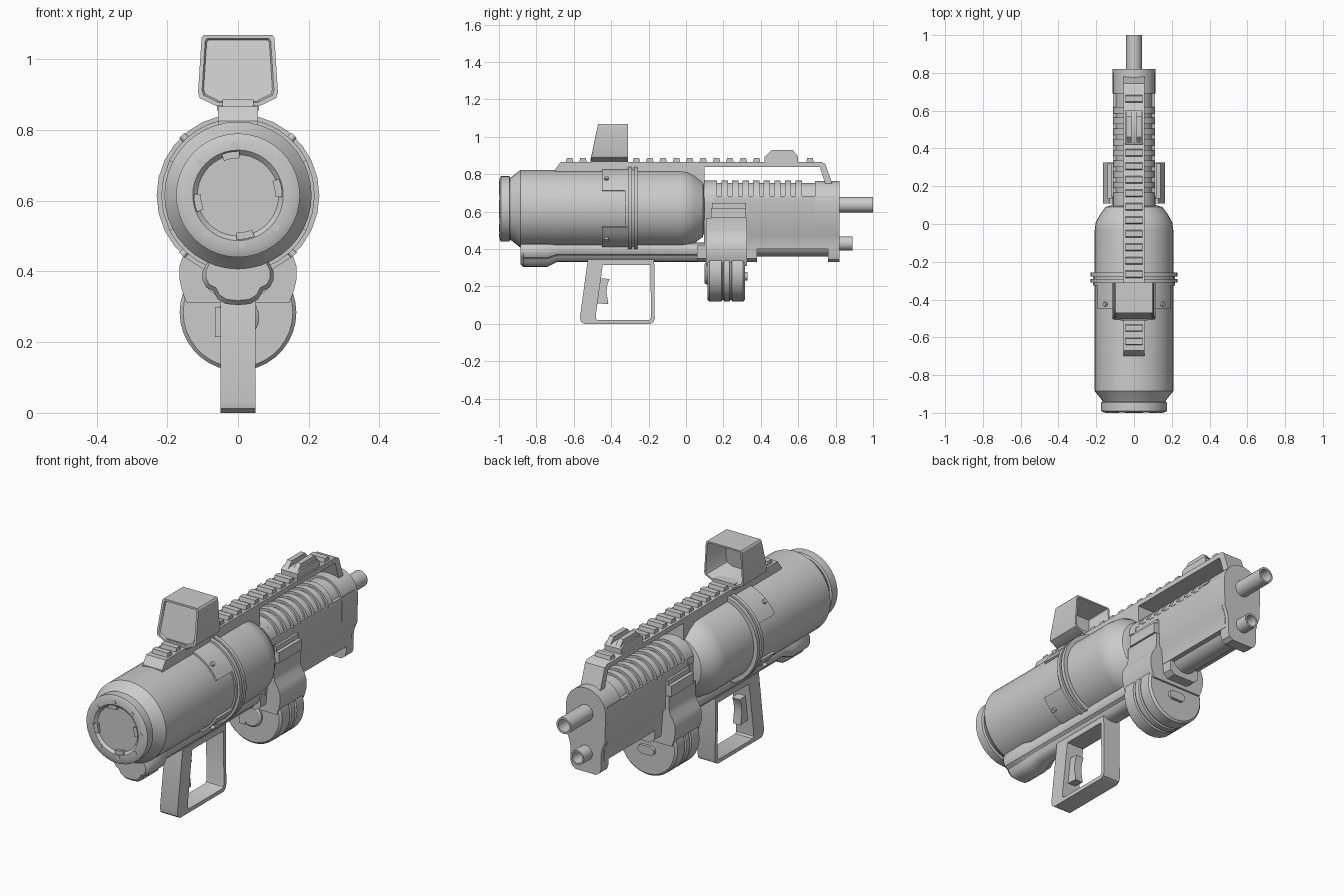
import bpy, bmesh
from math import sin, cos, pi, radians

if "Cube" in bpy.data.objects:
    bpy.data.objects.remove(bpy.data.objects["Cube"])

TZ = 0.615  # height of the tank axis


def finish(name, bm, angle=32):
    bmesh.ops.remove_doubles(bm, verts=bm.verts, dist=1e-5)
    bmesh.ops.recalc_face_normals(bm, faces=bm.faces)
    for f in bm.faces:
        f.smooth = True
    for e in bm.edges:
        e.smooth = len(e.link_faces) == 2 and e.calc_face_angle(0) < radians(angle)
    me = bpy.data.meshes.new(name)
    bm.to_mesh(me)
    bm.free()
    ob = bpy.data.objects.new(name, me)
    bpy.context.collection.objects.link(ob)
    return ob


def skin(name, rings, caps=True):
    """Join a list of equal point rings with quads."""
    bm = bmesh.new()
    vs = [[bm.verts.new(p) for p in r] for r in rings]
    n = len(rings[0])
    for a, b in zip(vs, vs[1:]):
        for i in range(n):
            bm.faces.new((a[i], a[(i + 1) % n], b[(i + 1) % n], b[i]))
    if caps:
        bm.faces.new(vs[0])
        bm.faces.new(vs[-1])
    return finish(name, bm)


def lathe(name, prof, x=0, z=TZ, seg=32):
    return skin(name, [[(x + max(r, 1e-4) * cos(2 * pi * i / seg), y, z + max(r, 1e-4) * sin(2 * pi * i / seg))
                        for i in range(seg)] for y, r in prof])


def prism_y(name, pts, a, b):
    return skin(name, [[(x, y, z) for x, z in pts] for y in (a, b)])


def prism_x(name, pts, a, b):
    return skin(name, [[(x, y, z) for y, z in pts] for x in (a, b)])


def box(name, x0, x1, y0, y1, z0, z1):
    return prism_x(name, [(y0, z0), (y1, z0), (y1, z1), (y0, z1)], x0, x1)


def loft(name, pts, sections, cz):
    """Scale a section about (0, cz); each entry is y, scale, shear."""
    return skin(name, [[(x * s, y + k * (z - cz), cz + (z - cz) * s) for x, z in pts]
                       for y, s, k in sections])


def mirror(half):
    return half + [(-x, z) for x, z in reversed(half) if abs(x) > 1e-6]


def arc(r, a0, a1, n, cz):
    return [(r * cos(radians(a0 + (a1 - a0) * i / n)), cz + r * sin(radians(a0 + (a1 - a0) * i / n)))
            for i in range(n + 1)]


def band(name, r0, r1, a0, a1, y0, y1, cz, n=12):
    return prism_y(name, arc(r1, a0, a1, n, cz) + arc(r0, a1, a0, n, cz), y0, y1)


# Tank with stepped end cap and domed rear
lathe("tank", [(-.985, 0), (-.985, .115), (-.998, .128), (-.998, .158), (-.99, .175), (-.945, .175),
               (-.94, .166), (-.93, .172), (-.885, .208), (-.03, .208), (.01, .202), (.05, .18),
               (.09, .15), (.1, .12), (.1, 0)], seg=40)
for i in range(8):
    a = 2 * pi * i / 8 + .08
    lathe("cap_bolt", [(-1, 0), (-1, .011), (-.99, .011), (-.99, 0)], .14 * cos(a), TZ + .14 * sin(a), 12)
for i in range(4):
    band("cap_tab", .105, .125, 88 + 90 * i, 112 + 90 * i, -1, -.98, TZ, 3)

# Clamp around the tank
for y in (-.30, -.268):
    lathe("clamp_ring", [(y - .01, .2), (y - .01, .23), (y + .01, .23), (y + .01, .2)], seg=28)
lathe("clamp_band", [(-.325, .2), (-.325, .217), (-.26, .217), (-.26, .2)], seg=28)
band("clamp_upper", .2, .218, 27, 153, -.45, -.31, TZ)
band("clamp_lower", .2, .218, 207, 333, -.45, -.31, TZ)
for a in (47, 133, 227, 313):
    bm = bmesh.new()
    bmesh.ops.create_cone(bm, cap_ends=True, segments=12, radius1=.011, radius2=.011, depth=.02)
    bolt = finish("clamp_bolt", bm)
    bolt.location = (.222 * cos(radians(a)), -.425, TZ + .222 * sin(radians(a)))
    bolt.rotation_euler = (0, radians(90 - a), 0)

# Top rail with teeth and rear leg
prism_x("top_rail", [(-.70, .75), (-.70, .825), (-.67, .866), (.725, .866), (.745, .855), (.785, .74),
                     (.748, .74), (.715, .84), (.1, .84), (.1, .70), (0, .70)], -.056, .056)
for i in range(19):
    y = .663 - i * .0714
    if not (.42 < y < .6 or -.52 < y < -.31):
        prism_x("rail_tooth", [(y - .021, .86), (y - .015, .886), (y + .015, .886), (y + .021, .86)], -.044, .044)

# Small rear sight: base and two cheeks
prism_x("rear_sight_base", [(.42, .86), (.42, .893), (.44, .905), (.58, .905), (.6, .893), (.6, .86)], -.048, .048)
for s in (-1, 1):
    prism_x("rear_sight_cheek", [(.43, .9), (.46, .93), (.57, .93), (.597, .9)], s * .014, s * .04)

# Hooded optic, open at the rear
hood = mirror([(.06, .867), (.108, .89), (.113, .905), (.103, 1.06), (.097, 1.068)])
loft("optic_hood", hood, [(-.482, .86, .2), (-.49, .9, .2), (-.49, 1, .2), (-.31, 1, 0),
                          (-.31, .92, 0), (-.43, .66, .1)], .97)
box("optic_mount", -.06, .06, -.505, -.31, .855, .885)

# Three-lobed under rail with fatter front end
lobes = mirror([(0, .305), (.035, .308), (.058, .322), (.07, .345), (.09, .355), (.1, .375),
                (.1, .40), (.088, .425), (.07, .435)])
loft("under_rail", lobes, [(-.885, .9, 0), (-.87, 1, 0), (-.74, 1, 0), (-.69, .8, 0), (.12, .8, 0)], .435)

# Receiver: lower body, ribbed upper shell, rear block
body = mirror([(.09, .40), (.095, .475), (.11, .50), (.11, .685)])
prism_y("receiver_body", body, .095, .80)
prism_y("receiver_core", arc(.099, 0, 180, 20, .655), .095, .70)
for i in range(9):
    y = .150 + i * .0565
    band("cooling_rib", .09, .114, 12, 168, y - .017, y + .017, .652, 18)
band("receiver_front_shell", .09, .114, 0, 180, .095, .145, .652, 18)
prism_y("rear_block", arc(.113, 0, 180, 20, .652) + [(-.11, .5), (-.095, .475), (-.09, .41),
                                                     (.09, .41), (.095, .475), (.11, .5)], .69, .80)
plate = mirror([(0, .33), (.06, .33), (.08, .345), (.088, .37), (.088, .44), (.095, .475), (.11, .51)]
               + arc(.113, 0, 90, 10, .652))
prism_y("rear_plate", plate, .76, .82)
lathe("lower_tube", [(.33, 0), (.33, .072), (.78, .072), (.78, 0)], z=.432, seg=24)
prism_y("magazine_well", mirror([(.06, .33), (.085, .35), (.09, .42)]), .06, .38)

# Barrels with open bores
for name, z, r, end in (("upper_barrel", .637, .042, 1.0), ("lower_barrel", .43, .038, .89)):
    lathe(name, [(.78, 0), (.78, r), (end, r), (end, r * .76), (end - .08, r * .76), (end - .08, 0)], z=z, seg=24)

# Drum magazine and the saddle that holds it
lathe("drum", [(.115, 0), (.115, .155), (.125, .165), (.19, .165), (.194, .157), (.2, .157), (.204, .165),
               (.232, .165), (.236, .157), (.242, .157), (.246, .165), (.305, .165), (.315, .155),
               (.315, 0)], z=.284, seg=36)
lathe("drum_hub", [(.1, 0), (.1, .05), (.107, .06), (.12, .06), (.12, 0)], z=.27, seg=24)
box("drum_catch", -.065, -.03, .1, .12, .215, .30)
prism_y("drum_knob", [(x + .0, z) for x, z in arc(.022, 90, 270, 8, .255)]
        and [(x - .025, z) for x, z in arc(.022, 90, 270, 8, .255)]
        + [(x + .025, z) for x, z in arc(.022, -90, 90, 8, .255)], .31, .33)
saddle = mirror([(0, .31), (.145, .31), (.158, .345), (.165, .375), (.165, .415), (.155, .445), (.136, .475),
                 (.13, .50), (.13, .565)])
prism_y("drum_saddle", saddle, .108, .325)
box("saddle_tab", -.122, .122, .14, .32, .55, .645)
for s in (-1, 1):
    box("saddle_lip", s * .1, s * .14, .135, .32, .565, .62)

# Handle frame and trigger
outer = [(-.525, .345), (-.567, .035), (-.562, .012), (-.545, 0), (-.19, 0), (-.173, .01), (-.167, .03), (-.17, .345)]
inner = [(-.445, .315), (-.482, .05), (-.482, .03), (-.475, .02), (-.2, .02), (-.19, .025), (-.187, .035), (-.19, .315)]
loops = [[(x, y, z) for y, z in pts] for x, pts in ((-.05, outer), (.05, outer), (.05, inner), (-.05, inner), (-.05, outer))]
skin("handle_frame", loops, caps=False)
prism_x("trigger", [(-.475, .245), (-.408, .24), (-.42, .215), (-.425, .17), (-.415, .105), (-.475, .11)], -.022, .022)
